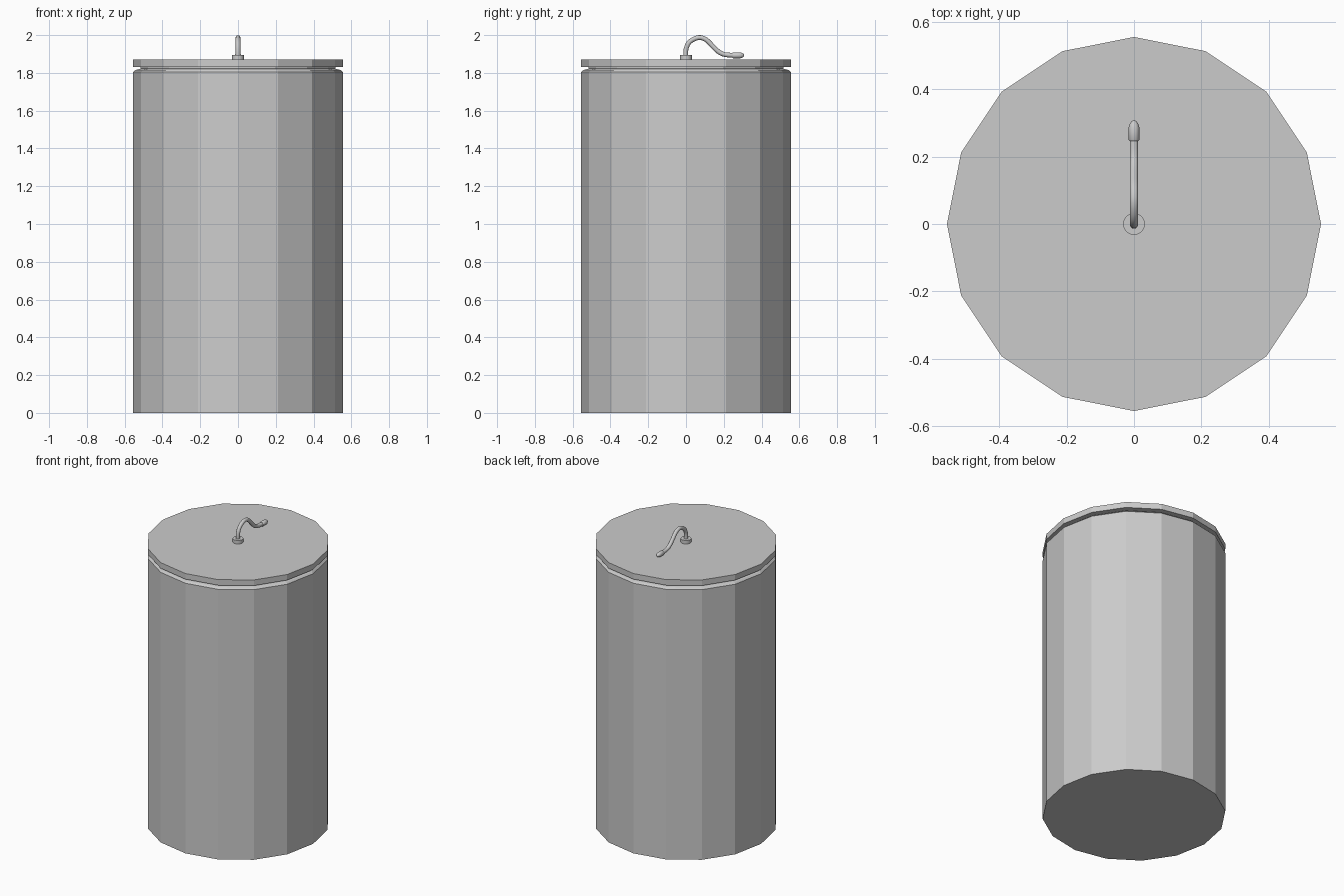
import bpy, bmesh, math
from mathutils import Vector, Matrix

cube = bpy.data.objects.get("Cube")
if cube:
    bpy.data.objects.remove(cube)

GREY = (0.6, 0.6, 0.6, 1)
grey = bpy.data.materials.new("light grey")
grey.use_nodes = True
grey.diffuse_color = GREY
grey.node_tree.nodes["Principled BSDF"].inputs["Base Color"].default_value = GREY


def loft(name, rings, sides, smooth=False):
    """Skin circular rings given as (centre, direction, radius), capping both ends."""
    bm = bmesh.new()
    previous = None
    for i, (centre, direction, radius) in enumerate(rings):
        across = Vector((1, 0, 0))
        up = direction.cross(across).normalized()
        ring = []
        for k in range(sides):
            a = math.tau * k / sides
            offset = across * math.cos(a) + up * math.sin(a)
            ring.append(bm.verts.new(centre + offset * radius))
        if previous:
            for k in range(sides):
                n = (k + 1) % sides
                bm.faces.new((previous[k], previous[n], ring[n], ring[k]))
        if i in (0, len(rings) - 1):
            bm.faces.new(ring)
        previous = ring
    bmesh.ops.recalc_face_normals(bm, faces=bm.faces)
    mesh = bpy.data.meshes.new(name)
    bm.to_mesh(mesh)
    bm.free()
    mesh.materials.append(grey)
    obj = bpy.data.objects.new(name, mesh)
    bpy.context.collection.objects.link(obj)
    if smooth:
        bpy.ops.object.select_all(action='DESELECT')
        obj.select_set(True)
        bpy.context.view_layer.objects.active = obj
        bpy.ops.object.shade_smooth_by_angle(angle=math.radians(40))
    return obj


def upright(profile):
    return [(Vector((0, 0, z)), Vector((0, 0, 1)), r) for r, z in profile]


# Faceted drum with a chamfered shoulder and narrow neck
R = 0.555
loft("body", upright([(R, 0), (R, 1.805), (0.545, 1.815), (0.515, 1.822), (0.515, 1.835)]), 16)

# Flat lid overhanging the neck
loft("lid", upright([(R, 1.832), (R, 1.87)]), 16)

# Round collar at the root of the cord
loft("cord_collar", upright([(0.032, 1.865), (0.032, 1.894)]), 20, True)

# Bent cord, smoothed through its control points
path = [Vector((0, y, z)) for y, z in (
    (0, 1.87), (0, 1.925), (0.02, 1.965), (0.065, 1.987), (0.105, 1.977),
    (0.138, 1.945), (0.17, 1.914), (0.205, 1.897), (0.26, 1.893))]
points = []
for i in range(len(path) - 1):
    p0, p1, p2 = path[max(i - 1, 0)], path[i], path[i + 1]
    p3 = path[min(i + 2, len(path) - 1)]
    for t in (0, 0.33, 0.67):
        points.append(0.5 * (2 * p1 + (p2 - p0) * t + (2 * p0 - 5 * p1 + 4 * p2 - p3) * t ** 2
                             + (3 * p1 - p0 - 3 * p2 + p3) * t ** 3))
points.append(path[-1])
cord = []
for i, p in enumerate(points):
    direction = points[min(i + 1, len(points) - 1)] - points[max(i - 1, 0)]
    cord.append((p, direction.normalized(), 0.0125))
loft("cord", cord, 12, True)

# Rounded tip on the free end
tip = [(0.247, 0.014), (0.25, 0.016), (0.287, 0.016), (0.298, 0.012), (0.305, 0.007), (0.308, 0.002)]
loft("cord_tip", [(Vector((0, y, 1.893)), Vector((0, 1, 0)), r) for y, r in tip], 12, True)
